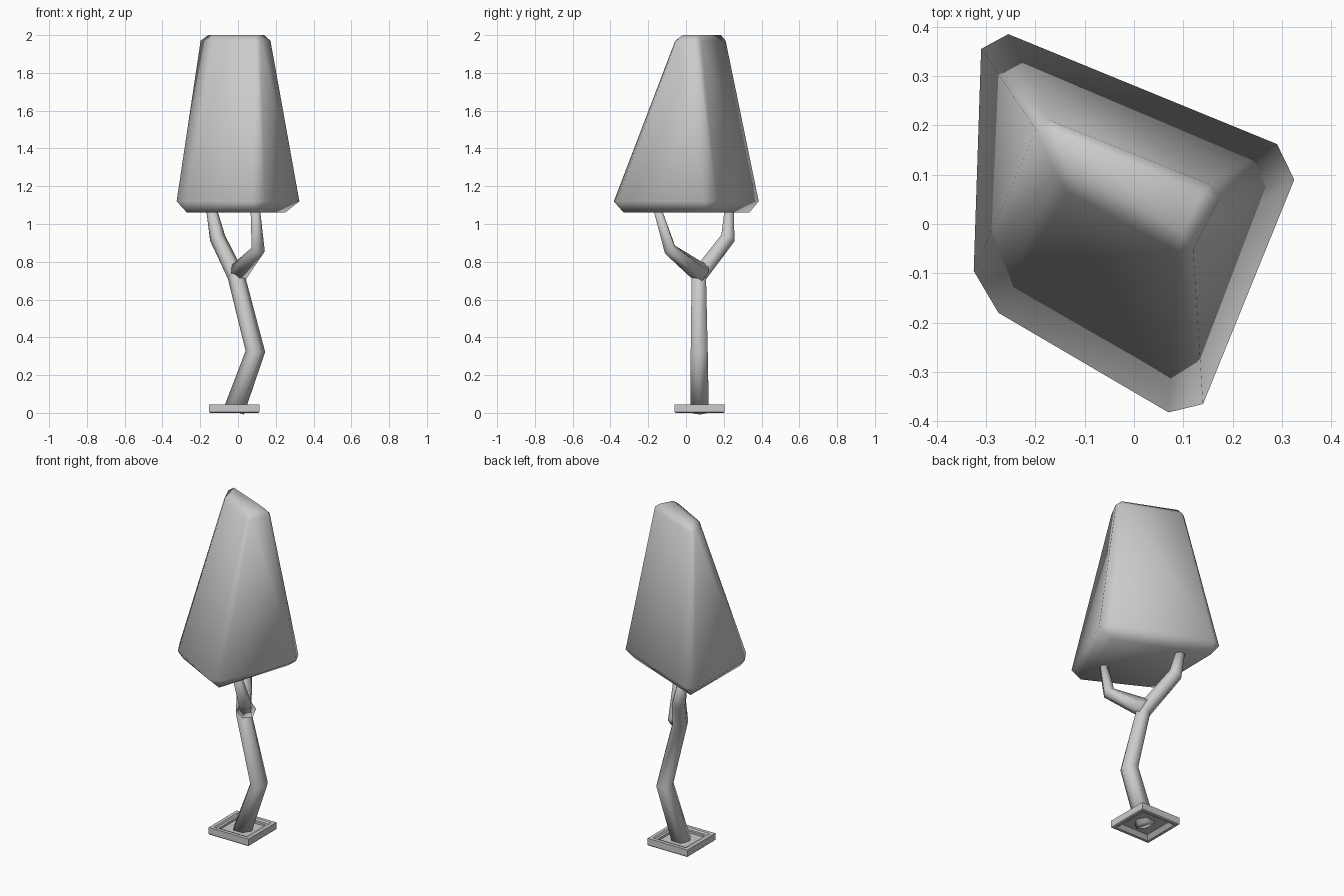
import bpy, bmesh, math
from mathutils import Vector

if "Cube" in bpy.data.objects:
    bpy.data.objects.remove(bpy.data.objects["Cube"])


def make_object(name, bm, smooth=False):
    bmesh.ops.recalc_face_normals(bm, faces=bm.faces[:])
    me = bpy.data.meshes.new(name)
    bm.to_mesh(me)
    bm.free()
    for p in me.polygons:
        p.use_smooth = smooth
    ob = bpy.data.objects.new(name, me)
    bpy.context.collection.objects.link(ob)
    return ob


def bridge(bm, a, b):
    n = len(a)
    for i in range(n):
        j = (i + 1) % n
        bm.faces.new((a[i], a[j], b[j], b[i]))


def tube(name, path, radii, sides=6):
    """Bent, tapering limb following a path."""
    bm = bmesh.new()
    pts = [Vector(p) for p in path]
    rings = []
    for i, p in enumerate(pts):
        d = Vector((0, 0, 0))
        if i > 0:
            d += (p - pts[i - 1]).normalized()
        if i < len(pts) - 1:
            d += (pts[i + 1] - p).normalized()
        d.normalize()
        u = Vector((0, 1, 0)).cross(d).normalized()
        v = d.cross(u)
        rings.append([bm.verts.new(p + radii[i] * (u * math.cos(t) + v * math.sin(t)))
                      for t in (2 * math.pi * k / sides for k in range(sides))])
    for a, b in zip(rings, rings[1:]):
        bridge(bm, a, b)
    bm.faces.new(rings[0])
    bm.faces.new(rings[-1])
    return make_object(name, bm, True)


# Trunk flowing into the back branch, and the front branch
tube("trunk", [(-0.022, 0.072, 0.01), (0.092, 0.07, 0.325), (-0.01, 0.068, 0.725),
               (-0.108, 0.222, 0.925), (-0.145, 0.23, 1.10)],
     [0.056, 0.052, 0.046, 0.042, 0.026])
tube("front_branch", [(-0.005, 0.085, 0.735), (0.107, -0.085, 0.865), (0.09, -0.158, 1.10)],
     [0.055, 0.036, 0.024])

# Foliage: a tapered block with chamfered edges and corners
low = [(-0.31, 0.355), (-0.255, 0.385), (0.29, 0.162), (0.325, 0.09),
       (0.14, -0.365), (0.07, -0.382), (-0.275, -0.18), (-0.325, -0.095)]
high = [(-0.198, 0.19), (-0.17, 0.21), (0.155, 0.08), (0.172, 0.05),
        (0.12, -0.05), (0.09, -0.057), (-0.135, 0.065), (-0.16, 0.10)]
base_quad = [(-0.265, 0.335), (0.25, 0.125), (0.105, -0.33), (-0.27, -0.135)]
top_quad = [(-0.158, 0.185), (0.138, 0.06), (0.098, -0.018), (-0.13, 0.105)]
bm = bmesh.new()


def ring(points, z):
    return [bm.verts.new((x, y, z)) for x, y in points]


lo, hi = ring(low, 1.12), ring(high, 1.97)
bridge(bm, lo, hi)
for edge, quad in ((lo, ring(base_quad, 1.06)), (hi, ring(top_quad, 2.0))):
    bm.faces.new(quad)
    for i in range(4):
        j = (i + 1) % 4
        bm.faces.new((edge[2 * i], edge[2 * i + 1], quad[i]))
        bm.faces.new((edge[2 * i + 1], edge[2 * j], quad[j], quad[i]))
make_object("foliage", bm, True)

# Square planter frame with a stepped rim, swept as a closed profile
bm = bmesh.new()
profile = [(0.133, 0.005), (0.133, 0.045), (0.112, 0.045), (0.106, 0.036),
           (0.092, 0.036), (0.092, 0.022), (0.112, 0.0), (0.128, 0.0)]
cx, cy = -0.02, 0.072
loops = [[bm.verts.new((cx + sx * h, cy + sy * h, z))
          for sx, sy in ((-1, -1), (1, -1), (1, 1), (-1, 1))] for h, z in profile]
for k in range(len(loops)):
    bridge(bm, loops[k], loops[(k + 1) % len(loops)])
make_object("planter_frame", bm)

# Soil sheet inside the frame
bm = bmesh.new()
bm.faces.new([bm.verts.new((cx + sx * 0.092, cy + sy * 0.092, 0.024))
              for sx, sy in ((-1, -1), (1, -1), (1, 1), (-1, 1))])
make_object("soil", bm)
